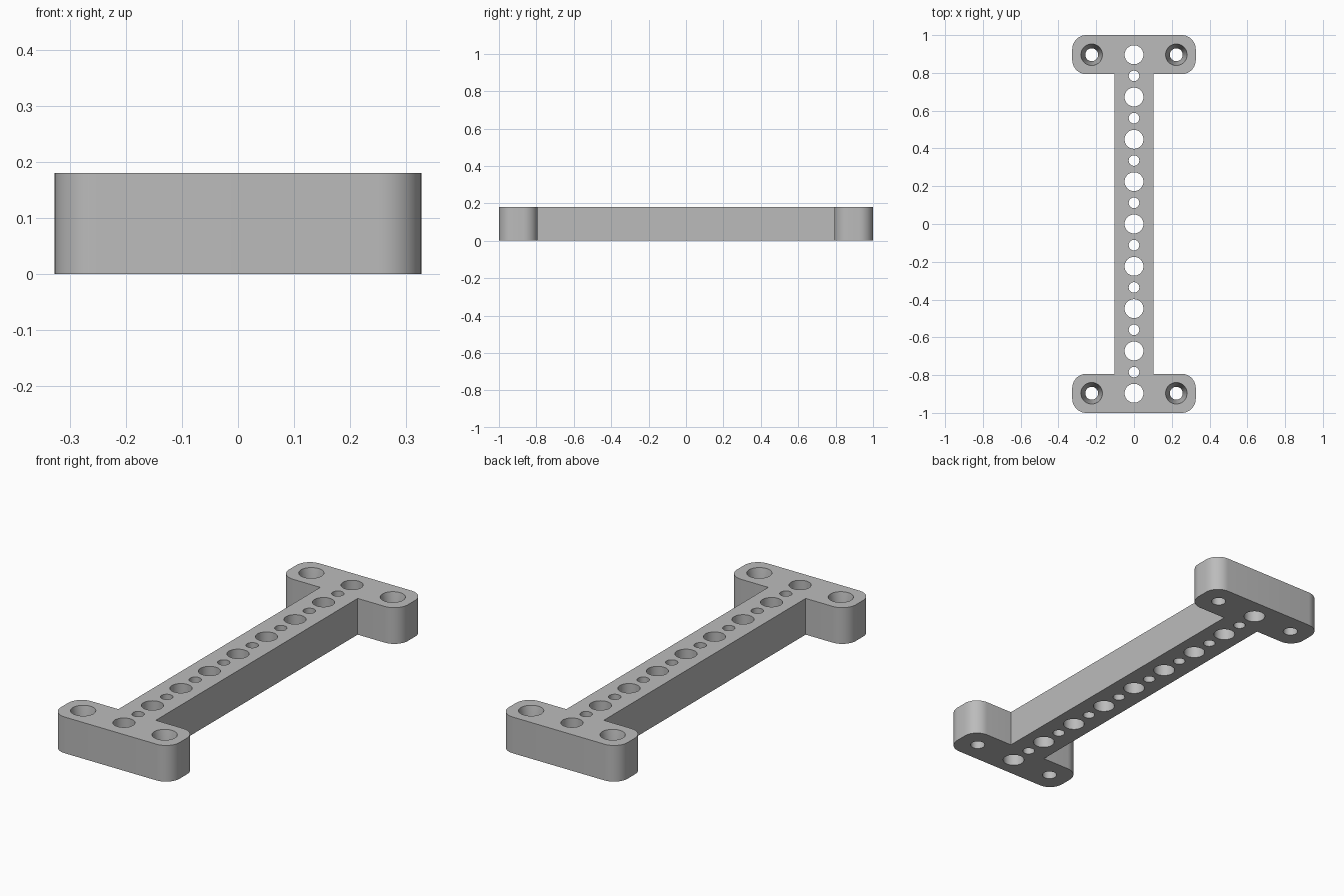
import bpy
import bmesh
from math import cos, sin, pi, radians

HEIGHT = 0.18
HALF_W, BAR_W = 0.327, 0.103
END_Y, NECK_Y = 1.0, 0.793
RADIUS = 0.075
PITCH = 0.224

cube = bpy.data.objects.get("Cube")
if cube:
    bpy.data.objects.remove(cube, do_unlink=True)

grey = bpy.data.materials.new("plain grey")
grey.use_nodes = True
GREY = (0.5, 0.5, 0.5, 1)
grey.diffuse_color = GREY
grey.node_tree.nodes["Principled BSDF"].inputs["Base Color"].default_value = GREY


def make_object(name, bm):
    bmesh.ops.recalc_face_normals(bm, faces=bm.faces)
    mesh = bpy.data.meshes.new(name)
    bm.to_mesh(mesh)
    bm.free()
    mesh.materials.append(grey)
    obj = bpy.data.objects.new(name, mesh)
    bpy.context.collection.objects.link(obj)
    return obj


def arc(cx, cy, start, steps=10):
    return [(cx + RADIUS * cos(start + pi / 2 * i / steps),
             cy + RADIUS * sin(start + pi / 2 * i / steps)) for i in range(steps + 1)]


def drill(bm, x, y, profile, sides=40):
    """Closed turned solid from (radius, z) pairs, bottom to top."""
    rings = [[bm.verts.new((x + r * cos(2 * pi * i / sides), y + r * sin(2 * pi * i / sides), z))
              for i in range(sides)] for r, z in profile]
    for low, high in zip(rings, rings[1:]):
        for i in range(sides):
            j = (i + 1) % sides
            bm.faces.new((low[i], low[j], high[j], high[i]))
    bm.faces.new(rings[0][::-1])
    bm.faces.new(rings[-1])


# I-shaped plate: one quarter of the outline, mirrored in x and y
cx = HALF_W - RADIUS
quarter = [(BAR_W, NECK_Y)]
quarter += arc(cx, NECK_Y + RADIUS, -pi / 2) + arc(cx, END_Y - RADIUS, 0)
half = quarter + [(-x, y) for x, y in reversed(quarter)]
outline = half + [(-x, -y) for x, y in half]
bm = bmesh.new()
base = bm.faces.new([bm.verts.new((x, y, 0)) for x, y in outline])
top = bmesh.ops.extrude_face_region(bm, geom=[base])["geom"]
bmesh.ops.translate(bm, vec=(0, 0, HEIGHT),
                    verts=[v for v in top if isinstance(v, bmesh.types.BMVert)])
plate = make_object("mounting_bracket", bm)

# Row of alternating large and small through holes
bm = bmesh.new()
for i in range(-8, 9):
    r = 0.05 if i % 2 == 0 else 0.028
    drill(bm, 0, i * PITCH / 2, [(r, -0.1), (r, HEIGHT + 0.1)])

# Tapered screw holes in the four flange ends
for sx in (-1, 1):
    for sy in (-1, 1):
        drill(bm, sx * PITCH, sy * PITCH * 4,
              [(0.034, -0.1), (0.034, 0.06), (0.057, HEIGHT), (0.057, HEIGHT + 0.1)])
cutter = make_object("hole_cutter", bm)
cutter.hide_render = True

cut = plate.modifiers.new("holes", 'BOOLEAN')
cut.operation = 'DIFFERENCE'
cut.solver = 'EXACT'
cut.object = cutter
bpy.ops.object.select_all(action='DESELECT')
bpy.context.view_layer.objects.active = plate
plate.select_set(True)
bpy.ops.object.modifier_apply(modifier=cut.name)
bpy.data.objects.remove(cutter, do_unlink=True)
bpy.ops.object.shade_smooth_by_angle(angle=radians(30))
